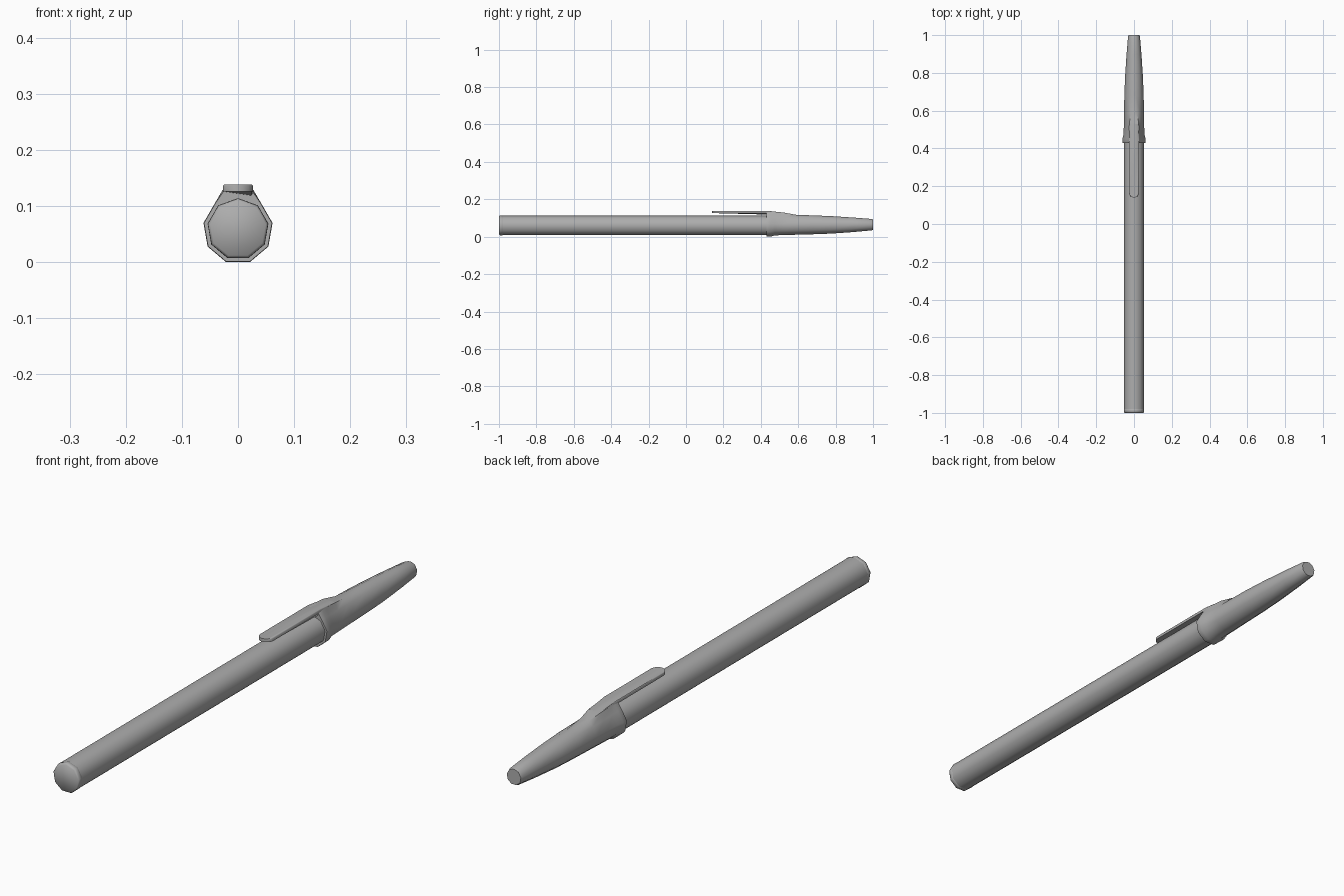
import bpy, bmesh
from math import sin, cos, pi, radians

old = bpy.data.objects.get("Cube")
if old:
    bpy.data.objects.remove(old, do_unlink=True)

grey = bpy.data.materials.new("plain grey")
grey.use_nodes = True
grey.diffuse_color = (0.42, 0.42, 0.42, 1)
grey.node_tree.nodes["Principled BSDF"].inputs["Base Color"].default_value = (0.42, 0.42, 0.42, 1)

SIDES = 9
AXIS_Z = 0.059


def ring(y, r, z=AXIS_Z):
    """Nine-sided section with one corner at the top."""
    steps = [pi / 2 + 2 * pi * i / SIDES for i in range(SIDES)]
    return [(r * cos(a), y, z + r * sin(a)) for a in steps]


def humped_ring(y, r, z, half_width, top):
    """Section whose top corner is widened and raised into the clip root."""
    return [(half_width, y, top), (-half_width, y, top)] + ring(y, r, z)[1:]


def loft(name, sections):
    """Skin a closed solid through matching sections."""
    bm = bmesh.new()
    rows = [[bm.verts.new(p) for p in s] for s in sections]
    n = len(rows[0])
    for a, b in zip(rows, rows[1:]):
        for i in range(n):
            j = (i + 1) % n
            bm.faces.new((a[i], a[j], b[j], b[i]))
    bm.faces.new(rows[0])
    bm.faces.new(rows[-1])
    bmesh.ops.recalc_face_normals(bm, faces=bm.faces)
    mesh = bpy.data.meshes.new(name)
    bm.to_mesh(mesh)
    bm.free()
    mesh.materials.append(grey)
    obj = bpy.data.objects.new(name, mesh)
    bpy.context.collection.objects.link(obj)
    bpy.ops.object.select_all(action='DESELECT')
    obj.select_set(True)
    bpy.context.view_layer.objects.active = obj
    bpy.ops.object.shade_smooth_by_angle(angle=radians(50))
    return obj


# Barrel, running a little way into the cap
loft("barrel", [ring(-0.985, 0.054), ring(0.5, 0.054)])

# End plug with a softened rim
loft("end_plug", [ring(-1.0, 0.050), ring(-0.995, 0.0545),
                  ring(-0.982, 0.055), ring(-0.978, 0.052)])

# Cap: flared lip, clip root on top, tapering to a blunt tip
cap = [  # y, radius, axis height, top half width, top height
    (0.43, 0.0615, 0.059, 0.025, 0.127),
    (0.436, 0.0625, 0.059, 0.026, 0.130),
    (0.452, 0.0625, 0.059, 0.026, 0.131),
    (0.475, 0.056, 0.060, 0.026, 0.131),
    (0.53, 0.0545, 0.060, 0.025, 0.128),
    (0.59, 0.0535, 0.061, 0.017, 0.117),
    (0.68, 0.052, 0.062, 0.009, 0.114),
    (0.78, 0.048, 0.062, 0.008, 0.110),
    (0.90, 0.040, 0.063, 0.006, 0.102),
    (0.992, 0.032, 0.064, 0.005, 0.095),
    (1.0, 0.029, 0.064, 0.005, 0.092)]
loft("cap", [humped_ring(*row) for row in cap])

# Clip: flat strip with a rounded free end, sinking into the cap
W, TIP = 0.027, 0.14
outline = [(W * cos(a), TIP + W - W * sin(a)) for a in (pi * i / 8 for i in range(9))]
outline += [(-W, 0.44), (-0.024, 0.53), (0.024, 0.53), (W, 0.44)]


def clip_layer(height, inset=1.0):
    return [(x * inset, y, height - max(0, y - 0.44) * 0.11) for x, y in outline]


loft("clip", [clip_layer(0.126), clip_layer(0.136), clip_layer(0.138, 0.93)])
